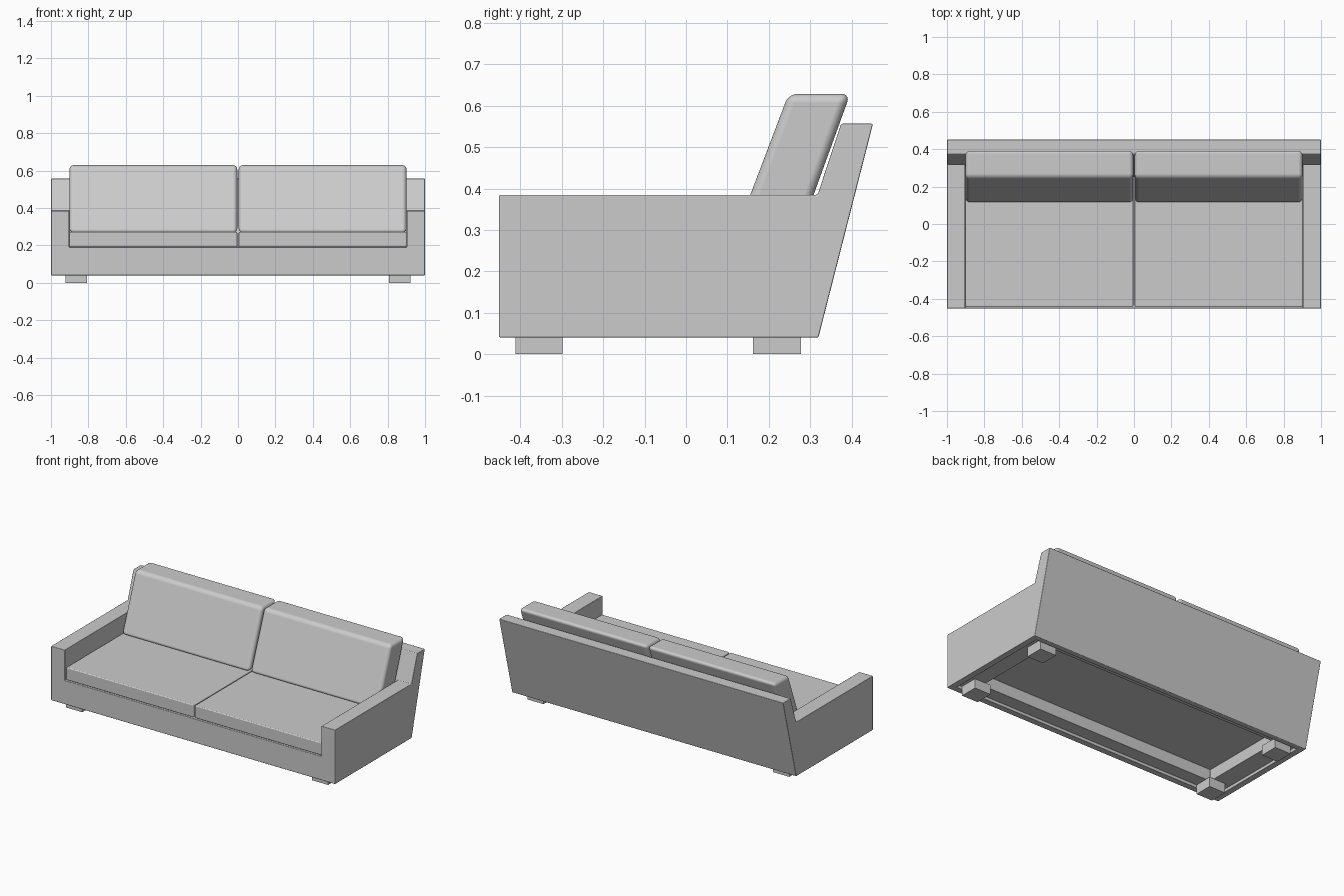
import bpy
import bmesh
import math

cube = bpy.data.objects.get("Cube")
if cube:
    bpy.data.objects.remove(cube, do_unlink=True)

# One plain upholstery colour
fabric = bpy.data.materials.new("grey fabric")
fabric.use_nodes = True
grey = (0.6, 0.6, 0.6, 1)
fabric.diffuse_color = grey
fabric.node_tree.nodes["Principled BSDF"].inputs["Base Color"].default_value = grey


def prism(name, profile, x0, x1):
    """Extrude a (y, z) side profile from x0 to x1."""
    bm = bmesh.new()
    face = bm.faces.new([bm.verts.new((x0, y, z)) for y, z in profile])
    ext = bmesh.ops.extrude_face_region(bm, geom=[face])["geom"]
    moved = [v for v in ext if isinstance(v, bmesh.types.BMVert)]
    bmesh.ops.translate(bm, verts=moved, vec=(x1 - x0, 0, 0))
    bmesh.ops.recalc_face_normals(bm, faces=bm.faces)
    mesh = bpy.data.meshes.new(name)
    bm.to_mesh(mesh)
    bm.free()
    mesh.materials.append(fabric)
    ob = bpy.data.objects.new(name, mesh)
    bpy.context.collection.objects.link(ob)
    return ob


def box(name, x0, x1, y0, y1, z0, z1):
    return prism(name, [(y0, z0), (y1, z0), (y1, z1), (y0, z1)], x0, x1)


def cut(ob, cutter):
    cutter.hide_render = True
    cutter.hide_set(True)
    cutter.display_type = 'WIRE'
    mod = ob.modifiers.new("cut", 'BOOLEAN')
    mod.operation = 'DIFFERENCE'
    mod.solver = 'EXACT'
    mod.object = cutter


def soften(ob, width, segments):
    """Round the edges while the broad faces stay flat."""
    ob.data.shade_smooth()
    mod = ob.modifiers.new("bevel", 'BEVEL')
    mod.width = width
    mod.segments = segments
    mod.limit_method = 'ANGLE'
    mod.angle_limit = math.radians(40)
    mod.harden_normals = True


# Frame: arms, leaning back and base in one body
frame = prism("frame", [(-0.452, 0.04), (0.32, 0.04), (0.452, 0.557),
                        (0.375, 0.557), (0.318, 0.385), (-0.452, 0.385)], -1, 1)
cut(frame, prism("seat_cutter", [(-0.6, 0.192), (0.254, 0.192), (0.318, 0.385),
                                 (0.318, 0.5), (-0.6, 0.5)], -0.903, 0.903))
# Stepped hollow underneath
cut(frame, box("rim_cutter", -0.96, 0.96, -0.412, 0.285, 0, 0.06))
cut(frame, box("hollow_cutter", -0.84, 0.84, -0.33, 0.24, 0.02, 0.135))
soften(frame, 0.004, 2)

# Cushions and feet, one set per side
for side, s in (("left", 1), ("right", -1)):
    seat = box(side + "_seat_cushion", s * 0.004, s * 0.901, -0.442, 0.25, 0.192, 0.272)
    soften(seat, 0.006, 3)
    back = prism(side + "_back_cushion", [(0.111, 0.268), (0.266, 0.268),
                                          (0.397, 0.629), (0.248, 0.629)],
                 s * 0.004, s * 0.901)
    soften(back, 0.022, 5)
    for row, y0, y1 in (("front", -0.412, -0.298), ("back", 0.162, 0.278)):
        box(f"{row}_{side}_foot", s * 0.808, s * 0.922, y0, y1, 0, 0.062)
